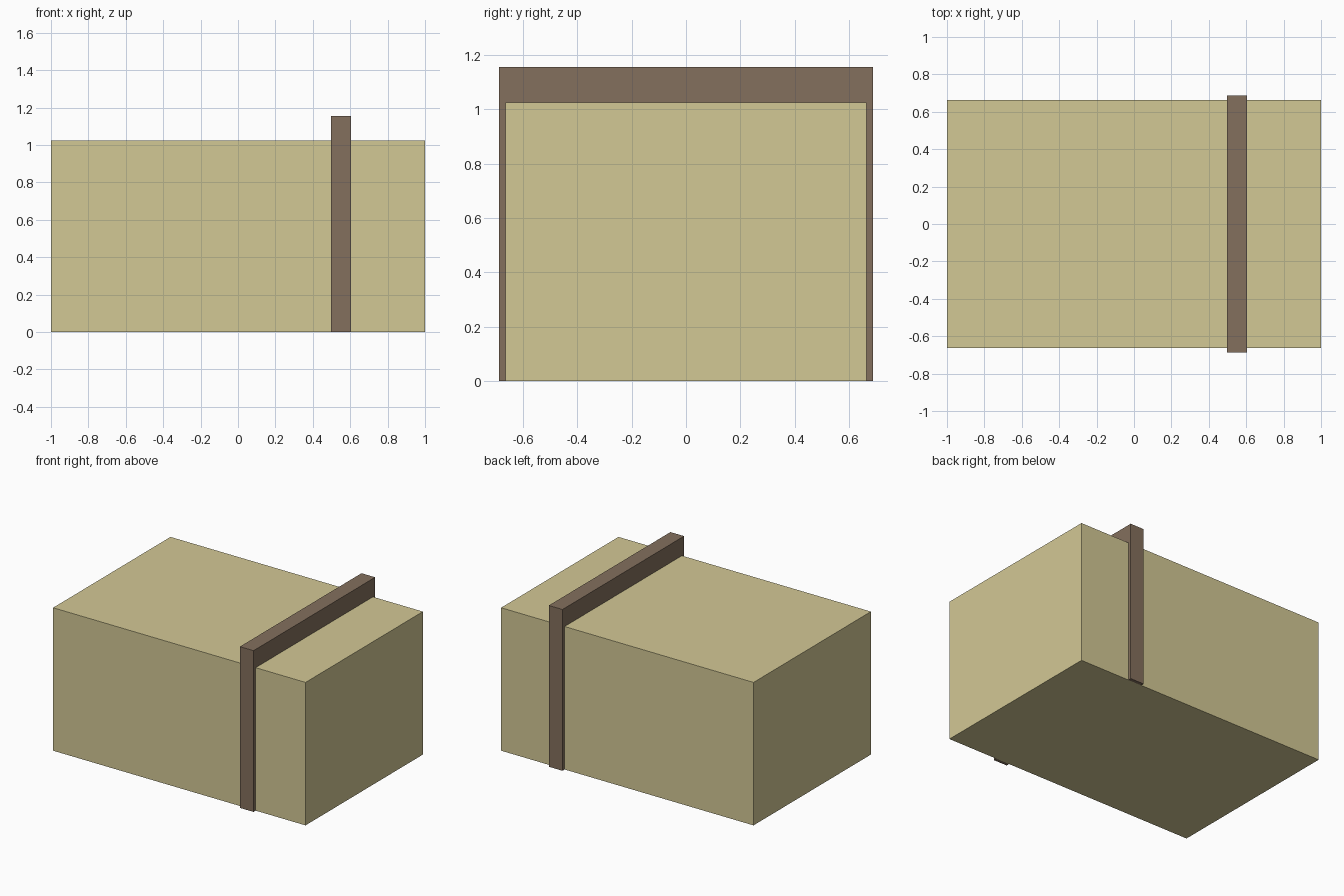
import bpy
from mathutils import Vector

if "Cube" in bpy.data.objects:
    bpy.data.objects.remove(bpy.data.objects["Cube"])


def material(name, color):
    mat = bpy.data.materials.new(name)
    mat.diffuse_color = (*color, 1)
    mat.use_nodes = True
    mat.node_tree.nodes["Principled BSDF"].inputs["Base Color"].default_value = mat.diffuse_color
    return mat


def box(name, low, high, mat):
    low, high = Vector(low), Vector(high)
    bpy.ops.mesh.primitive_cube_add(size=1, location=(low + high) / 2)
    obj = bpy.context.object
    obj.name = name
    obj.scale = high - low
    bpy.ops.object.transform_apply(location=False, rotation=False, scale=True)
    obj.data.materials.append(mat)
    return obj


straw = material("straw", (0.65, 0.58, 0.30))
brown = material("brown", (0.23, 0.16, 0.11))

# Main block
box("block", (-1, -0.664, 0), (1, 0.664, 1.024), straw)

# Solid band passing through the block, proud of the top and both sides
box("band", (0.497, -0.688, 0), (0.605, 0.688, 1.155), brown)
